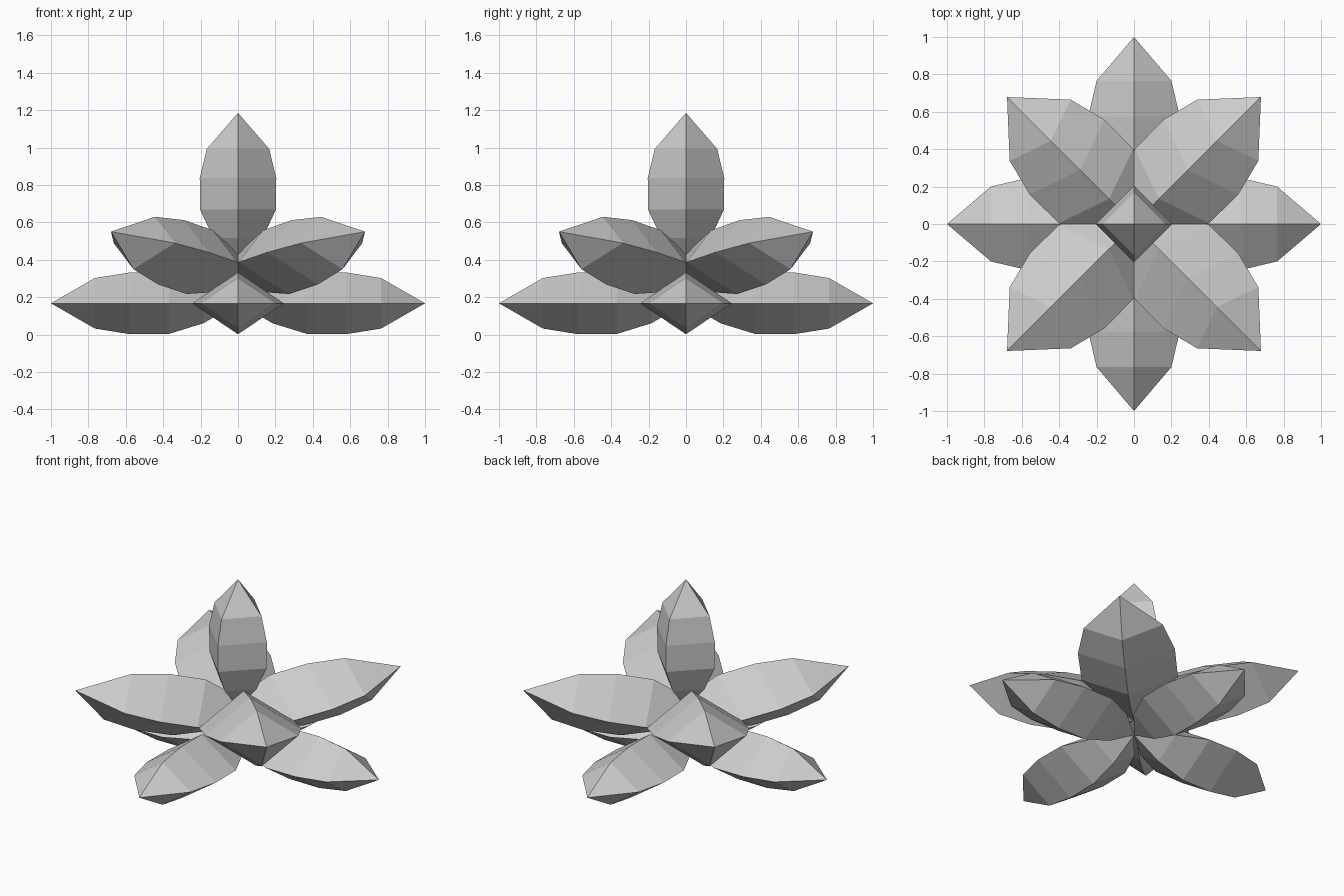
import bpy, bmesh, math
from mathutils import Vector, Matrix

if "Cube" in bpy.data.objects:
    bpy.data.objects.remove(bpy.data.objects["Cube"])

# petal outline: distance along axis and radius, unit length
PROFILE = [(0.185, 0.158), (0.37, 0.243), (0.575, 0.245), (0.765, 0.2)]


def petal(name, length, width, pitch, squash, turn, tip):
    """Four-sided spindle along +X, pitched up, squashed in z, turned, placed by its tip."""
    bm = bmesh.new()
    base = bm.verts.new((0, 0, 0))
    end = bm.verts.new((length, 0, 0))
    rings = []
    for t, r in PROFILE:
        r *= width
        rings.append([bm.verts.new((t * length, r * math.cos(a), r * math.sin(a)))
                      for a in (0, math.pi / 2, math.pi, 3 * math.pi / 2)])
    for i in range(4):
        j = (i + 1) % 4
        bm.faces.new((base, rings[0][j], rings[0][i]))
        for a, b in zip(rings, rings[1:]):
            bm.faces.new((a[i], a[j], b[j], b[i]))
        bm.faces.new((rings[-1][i], rings[-1][j], end))
    m = (Matrix.Rotation(turn, 4, 'Z') @ Matrix.Diagonal((1, 1, squash, 1))
         @ Matrix.Rotation(-pitch, 4, 'Y'))
    bm.transform(m)
    bm.transform(Matrix.Translation(Matrix.Rotation(turn, 3, 'Z') @ Vector(tip) - end.co))
    bmesh.ops.recalc_face_normals(bm, faces=bm.faces)
    mesh = bpy.data.meshes.new(name)
    bm.to_mesh(mesh)
    bm.free()
    obj = bpy.data.objects.new(name, mesh)
    bpy.context.collection.objects.link(obj)


SQUASH = 0.675
for k in range(4):
    turn = k * math.pi / 2
    # flat lower ring
    petal(f"lower_petal_{k + 1}", 1.0, 1.0, 0, SQUASH, turn, (1, 0, 0.167))
    # raised diagonal ring
    petal(f"upper_petal_{k + 1}", 1.14, 1.155, math.radians(20.5), SQUASH * 0.96,
          turn + math.pi / 4, (0.96, 0, 0.55))

# upright bud in the middle
petal("centre_bud", 0.82 / SQUASH, 0.835, math.pi / 2, SQUASH, 0, (0, 0, 1.185))
